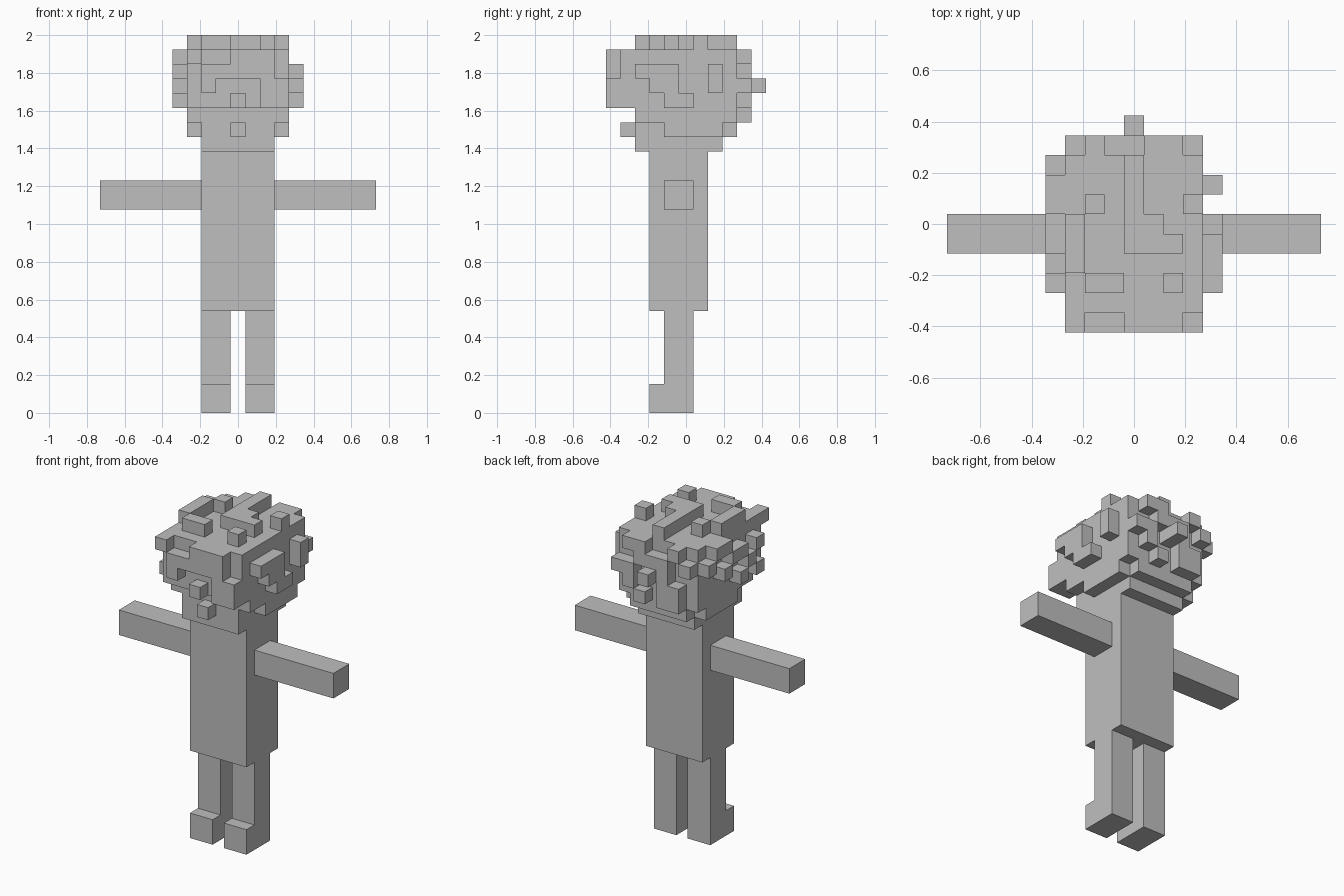
import bpy, bmesh
from mathutils import Vector

cube = bpy.data.objects.get("Cube")
if cube:
    bpy.data.objects.remove(cube)

V = 2 / 26  # edge of one block

grey = bpy.data.materials.new("plain_grey")
grey.use_nodes = True
grey.diffuse_color = (0.52, 0.52, 0.52, 1)
grey.node_tree.nodes["Principled BSDF"].inputs["Base Color"].default_value = grey.diffuse_color


def box(x, y, z):
    """Cells in three inclusive ranges."""
    return {(i, j, k) for i in range(x[0], x[1] + 1)
            for j in range(y[0], y[1] + 1) for k in range(z[0], z[1] + 1)}


def pattern(rows, place, top=24, first=-3):
    """Cells marked # in rows that run downward from the top layer."""
    return {place(first + c, top - r) for r, row in enumerate(rows)
            for c, mark in enumerate(row) if mark == "#"}


def build(name, cells):
    """Outer skin of a set of blocks, with flat areas merged."""
    bm = bmesh.new()
    for cell in cells:
        for axis in range(3):
            for sign in (-1, 1):
                n = [0, 0, 0]
                n[axis] = sign
                if tuple(a + b for a, b in zip(cell, n)) in cells:
                    continue
                centre = Vector((cell[0], cell[1], cell[2] + 0.5)) + Vector(n) / 2
                u, w = Vector((0, 0, 0)), Vector((0, 0, 0))
                u[(axis + 1) % 3] = 0.5
                w[(axis + 2) % 3] = 0.5 * sign
                ring = (centre - u - w, centre + u - w, centre + u + w, centre - u + w)
                bm.faces.new([bm.verts.new(p * V) for p in ring])
    bmesh.ops.remove_doubles(bm, verts=bm.verts[:], dist=0.001)
    bmesh.ops.dissolve_limit(bm, angle_limit=0.01, verts=bm.verts[:], edges=bm.edges[:])
    mesh = bpy.data.meshes.new(name)
    bm.to_mesh(mesh)
    bm.free()
    mesh.materials.append(grey)
    bpy.context.collection.objects.link(bpy.data.objects.new(name, mesh))


# Torso, arms and legs with feet
build("torso", box((-2, 2), (-2, 1), (7, 17)))
for side, s in (("left", 1), ("right", -1)):
    span = lambda a, b: (a, b) if s > 0 else (-b, -a)
    build(side + "_arm", box(span(3, 9), (-1, 0), (14, 15)))
    build(side + "_leg", box(span(1, 2), (-1, 0), (0, 6)) | box(span(1, 2), (-2, -2), (0, 1)))

# Head: narrow chin, jaw with cheeks, wide skull, mouth block
head = box((-2, 2), (-3, 2), (18, 18)) | box((-2, 2), (-3, 3), (19, 19))
head |= box((-3, 3), (-1, 2), (19, 19)) | box((-3, 3), (-3, 3), (20, 20))
head |= box((-3, 3), (-4, 3), (21, 24)) | {(0, -4, 19)}

# Hair tufts on top, columns run from x = -3 to 3, rows from back to front
head |= pattern(["...#...",
                 "...#...",
                 ".#.#..#",
                 "#..##..",
                 "#..###.",
                 "#......",
                 ".##..#."], lambda x, y: (x, y, 25), top=3)

# Fringe and nose at the front
head |= pattern(["#..###.",
                 ".#####.",
                 ".#...##",
                 "...#.##"], lambda x, z: (x, -5, z))

# Tufts at the back, with one longer block
head |= pattern([".#..##.",
                 "#.###..",
                 "..#..##",
                 ".##..#.",
                 ".##.#.."], lambda x, z: (x, 4, z))
head |= {(0, 4, 22), (0, 5, 22)}

# Tufts on the left side, columns run from front to back
head |= pattern([".......",
                 "###..#.",
                 ".##..#.",
                 "..##..."], lambda y, z: (4, y, z))

# Tufts on the right side
head |= pattern(["....##.",
                 "#.##..#",
                 ".#..#..",
                 "#.#...."], lambda y, z: (-4, y, z))
build("head_and_hair", head)
